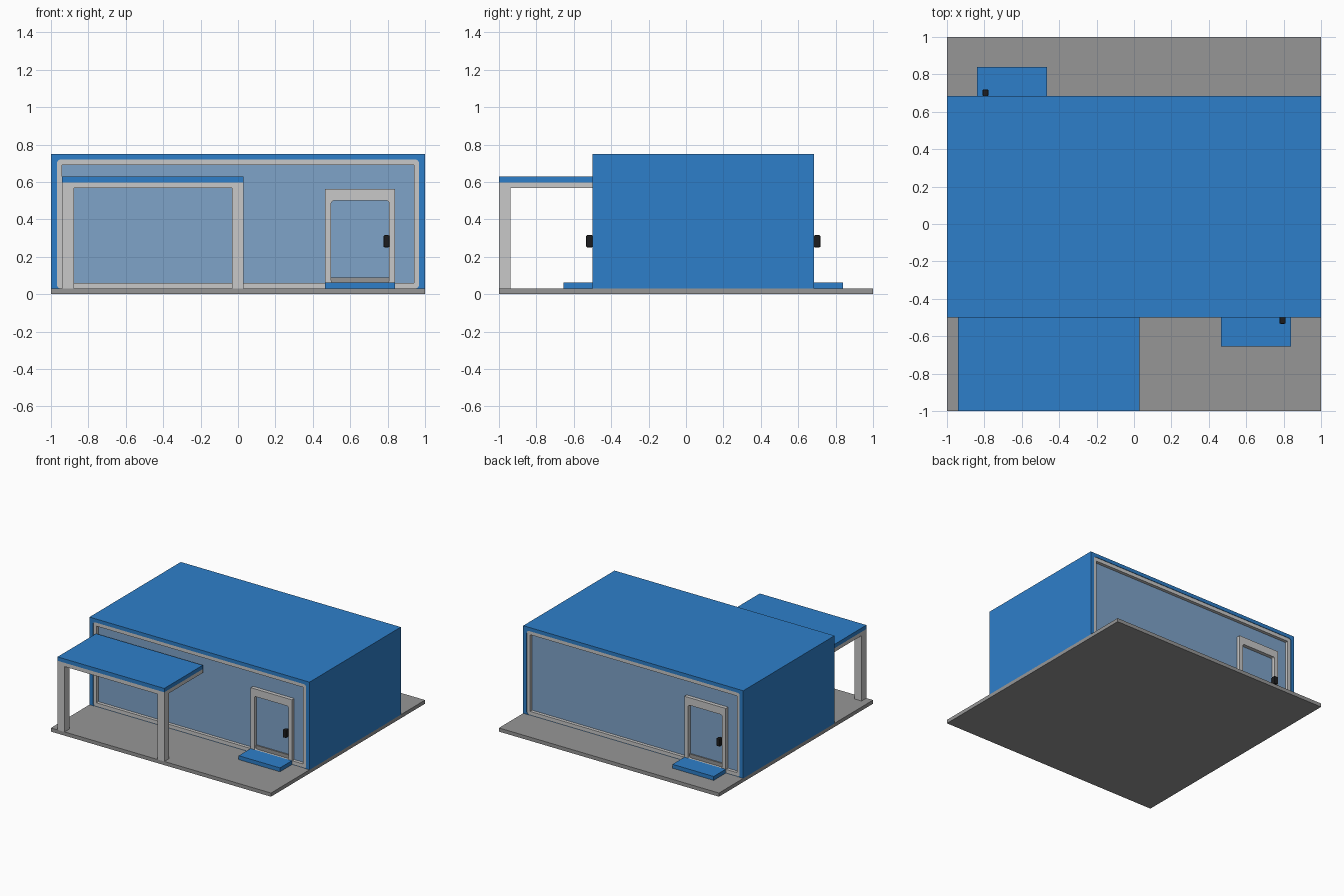
import bpy, bmesh, math
from mathutils import Matrix, Vector

cube = bpy.data.objects.get("Cube")
if cube:
    bpy.data.objects.remove(cube, do_unlink=True)


def material(name, r, g, b):
    m = bpy.data.materials.new(name)
    m.use_nodes = True
    m.diffuse_color = (r, g, b, 1)
    m.node_tree.nodes["Principled BSDF"].inputs["Base Color"].default_value = (r, g, b, 1)
    return m


BLUE = material("blue_panel", 0.027, 0.212, 0.59)
LIGHT = material("light_grey_trim", 0.578, 0.578, 0.578)
GREY = material("slab_grey", 0.305, 0.305, 0.305)
GLASS = material("glass_blue", 0.212, 0.371, 0.584)
BLACK = material("handle_black", 0.012, 0.012, 0.013)

FRONT, BACK = -0.5, 0.685
IDENTITY = Matrix.Identity(4)
# Half turn about the middle of the building
HALF_TURN = Matrix.Translation((0, FRONT + BACK, 0)) @ Matrix.Rotation(math.pi, 4, "Z")


def finish(name, bm, mat, turn, bevel=0):
    bmesh.ops.recalc_face_normals(bm, faces=bm.faces)
    bm.transform(turn)
    mesh = bpy.data.meshes.new(name)
    bm.to_mesh(mesh)
    bm.free()
    mesh.materials.append(mat)
    obj = bpy.data.objects.new(name, mesh)
    bpy.context.collection.objects.link(obj)
    if bevel:
        mod = obj.modifiers.new("soft_edges", "BEVEL")
        mod.width, mod.segments = bevel, 2
    return obj


def box(name, x, y, z, mat, turn=IDENTITY, bevel=0):
    bm = bmesh.new()
    bmesh.ops.create_cube(bm, size=1)
    for v in bm.verts:
        v.co = Vector([(lo + hi) / 2 + c * (hi - lo) for c, (lo, hi) in zip(v.co, (x, y, z))])
    return finish(name, bm, mat, turn, bevel)


def rounded_outline(x, z, radius, steps=4):
    """Corner points of a rounded rectangle, anticlockwise."""
    points = []
    for quarter, (sx, sz) in enumerate(((1, 1), (0, 1), (0, 0), (1, 0))):
        cx = x[sx] - radius * (2 * sx - 1)
        cz = z[sz] - radius * (2 * sz - 1)
        for i in range(steps + 1):
            a = (quarter + i / steps) * math.pi / 2
            points.append((cx + radius * math.cos(a), cz + radius * math.sin(a)))
    return points


def ring(name, outer, inner, y, mat, turn=IDENTITY, r_out=0.0005, r_in=0.0005):
    """Rectangular frame extruded along y."""
    bm = bmesh.new()
    outlines = [rounded_outline(*outer, r_out), rounded_outline(*inner, r_in)]
    loops = [[bm.verts.new((px, depth, pz)) for px, pz in line]
             for line, depth in ((outlines[0], y[0]), (outlines[1], y[0]),
                                 (outlines[1], y[1]), (outlines[0], y[1]))]
    n = len(loops[0])
    for k in range(4):
        a, b = loops[k], loops[(k + 1) % 4]
        for i in range(n):
            j = (i + 1) % n
            bm.faces.new((a[i], a[j], b[j], b[i]))
    return finish(name, bm, mat, turn)


# Ground slab and main shell
box("ground_slab", (-1, 1), (-1, 1), (0, 0.03), GREY)
ring("building_shell", ((-1, 1), (0.028, 0.75)), ((-0.968, 0.968), (0.03, 0.72)),
     (FRONT, BACK), BLUE, r_in=0.02)

# Matching glazed walls with door, step and handle
for side, turn in (("front", IDENTITY), ("back", HALF_TURN)):
    ring(side + "_window_frame", ((-0.968, 0.968), (0.03, 0.72)), ((-0.94, 0.94), (0.06, 0.69)),
         (FRONT + 0.004, FRONT + 0.04), LIGHT, turn, r_out=0.02)
    box(side + "_glass_wall", (-0.95, 0.95), (FRONT + 0.03, FRONT + 0.038), (0.04, 0.7), GLASS, turn)
    ring(side + "_door_frame", ((0.465, 0.84), (0.03, 0.562)), ((0.498, 0.808), (0.06, 0.5)),
         (FRONT, FRONT + 0.035), LIGHT, turn, r_in=0.015)
    box(side + "_door_sill", (0.498, 0.808), (FRONT + 0.02, FRONT + 0.032), (0.055, 0.09), GREY, turn)
    box(side + "_step", (0.465, 0.84), (FRONT - 0.155, FRONT), (0.03, 0.062), BLUE, turn)
    box(side + "_door_handle", (0.778, 0.81), (FRONT - 0.034, FRONT + 0.002), (0.25, 0.315),
        BLACK, turn, bevel=0.006)

# Porch canopy on two posts
box("canopy_roof", (-0.94, 0.03), (-1, FRONT), (0.598, 0.63), BLUE)
box("canopy_ceiling", (-0.94, 0.03), (-1, FRONT), (0.567, 0.598), LIGHT)
for side, x in (("right", -0.94), ("left", -0.033)):
    box(side + "_canopy_post", (x, x + 0.063), (-1, -0.937), (0.03, 0.567), LIGHT)
